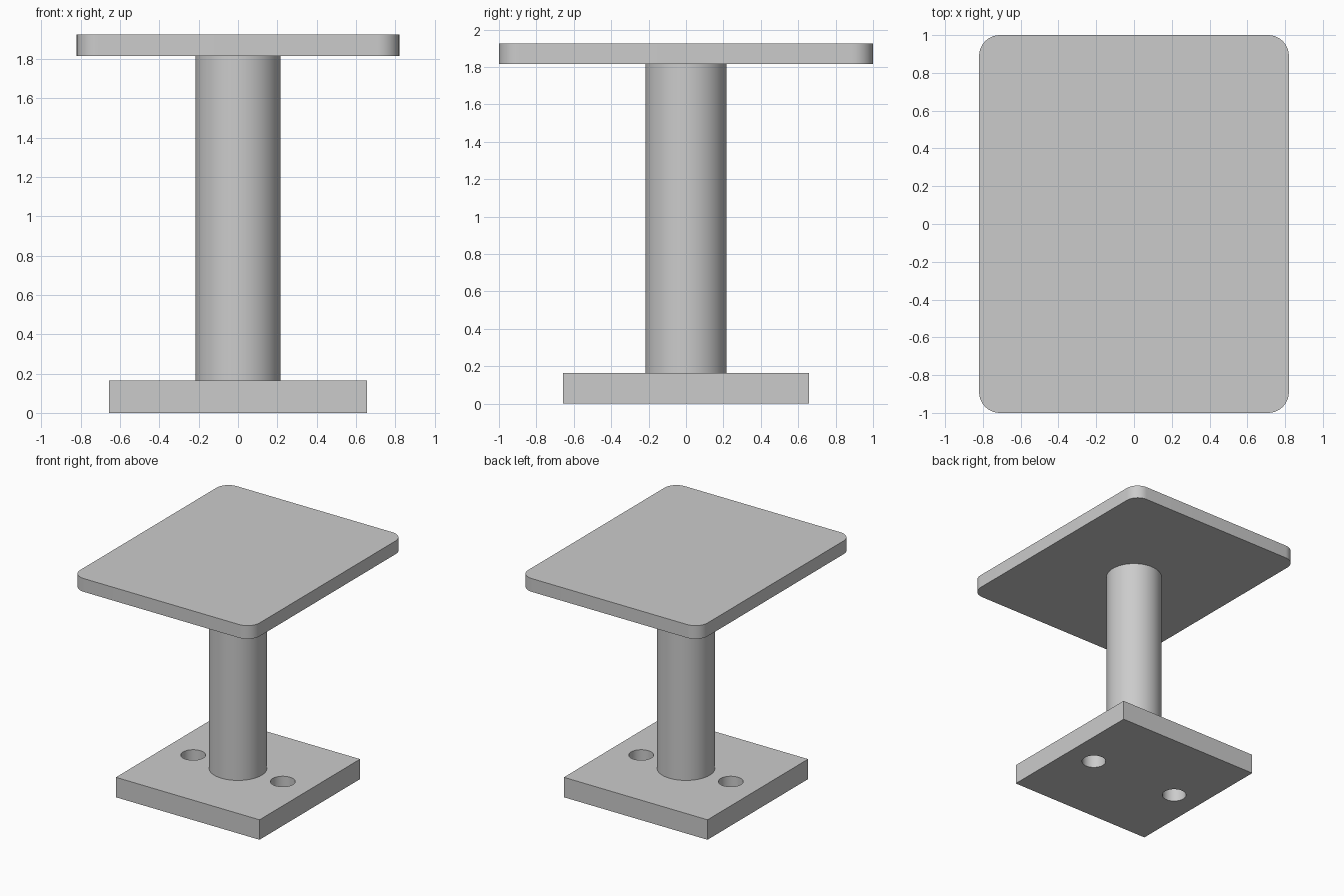
import bpy
import bmesh
from math import radians, sin, cos, pi

cube = bpy.data.objects.get("Cube")
if cube:
    bpy.data.objects.remove(cube, do_unlink=True)

# Single plain grey metal
GREY = (0.6, 0.6, 0.6, 1.0)
metal = bpy.data.materials.new("grey_metal")
metal.use_nodes = True
metal.diffuse_color = GREY
metal.node_tree.nodes["Principled BSDF"].inputs["Base Color"].default_value = GREY


def rounded_outline(hx, hy, r, steps=12):
    """Corner-rounded rectangle, counter-clockwise; r = 0 gives sharp corners."""
    pts = []
    for i, (sx, sy) in enumerate([(1, 1), (-1, 1), (-1, -1), (1, -1)]):
        cx, cy = sx * (hx - r), sy * (hy - r)
        for k in range(steps + 1 if r else 1):
            a = (i + k / steps) * pi / 2
            pts.append((cx + r * cos(a), cy + r * sin(a)))
    return pts


def prism(name, outline, z0, z1):
    """Extrude a flat outline from z0 up to z1."""
    bm = bmesh.new()
    base = bm.faces.new([bm.verts.new((x, y, z0)) for x, y in outline])
    top = bmesh.ops.extrude_face_region(bm, geom=[base])["geom"]
    bmesh.ops.translate(bm, vec=(0, 0, z1 - z0),
                        verts=[v for v in top if isinstance(v, bmesh.types.BMVert)])
    bmesh.ops.recalc_face_normals(bm, faces=bm.faces)
    mesh = bpy.data.meshes.new(name)
    bm.to_mesh(mesh)
    bm.free()
    mesh.materials.append(metal)
    obj = bpy.data.objects.new(name, mesh)
    bpy.context.collection.objects.link(obj)
    return obj


def circle(r, cx=0.0, sides=64):
    return [(cx + r * cos(2 * pi * k / sides), r * sin(2 * pi * k / sides))
            for k in range(sides)]


BASE_TOP, PLATE_BOTTOM, PLATE_TOP = 0.165, 1.815, 1.925

# Square foot, round post and rounded top plate
base_plate = prism("base_plate", rounded_outline(0.657, 0.657, 0), 0, BASE_TOP)
post = prism("post", circle(0.217), BASE_TOP, PLATE_BOTTOM)
top_plate = prism("top_plate", rounded_outline(0.82, 1.0, 0.11), PLATE_BOTTOM, PLATE_TOP)

# Two screw holes through the foot, either side of the post
for side, x in (("left", 0.41), ("right", -0.41)):
    cutter = prism(f"{side}_hole_cutter", circle(0.093, x, 48), -0.1, BASE_TOP + 0.1)
    cutter.hide_render = True
    cutter.hide_set(True)
    cut = base_plate.modifiers.new(f"{side}_hole", 'BOOLEAN')
    cut.operation = 'DIFFERENCE'
    cut.solver = 'EXACT'
    cut.object = cutter

# Bake the holes, then discard the cutters
bpy.context.view_layer.objects.active = base_plate
for mod in list(base_plate.modifiers):
    cutter = mod.object
    bpy.ops.object.modifier_apply(modifier=mod.name)
    bpy.data.objects.remove(cutter, do_unlink=True)

# Smooth round walls, crisp flat faces
bpy.ops.object.select_all(action='DESELECT')
for part in (base_plate, post, top_plate):
    part.select_set(True)
bpy.ops.object.shade_smooth_by_angle(angle=radians(30))
